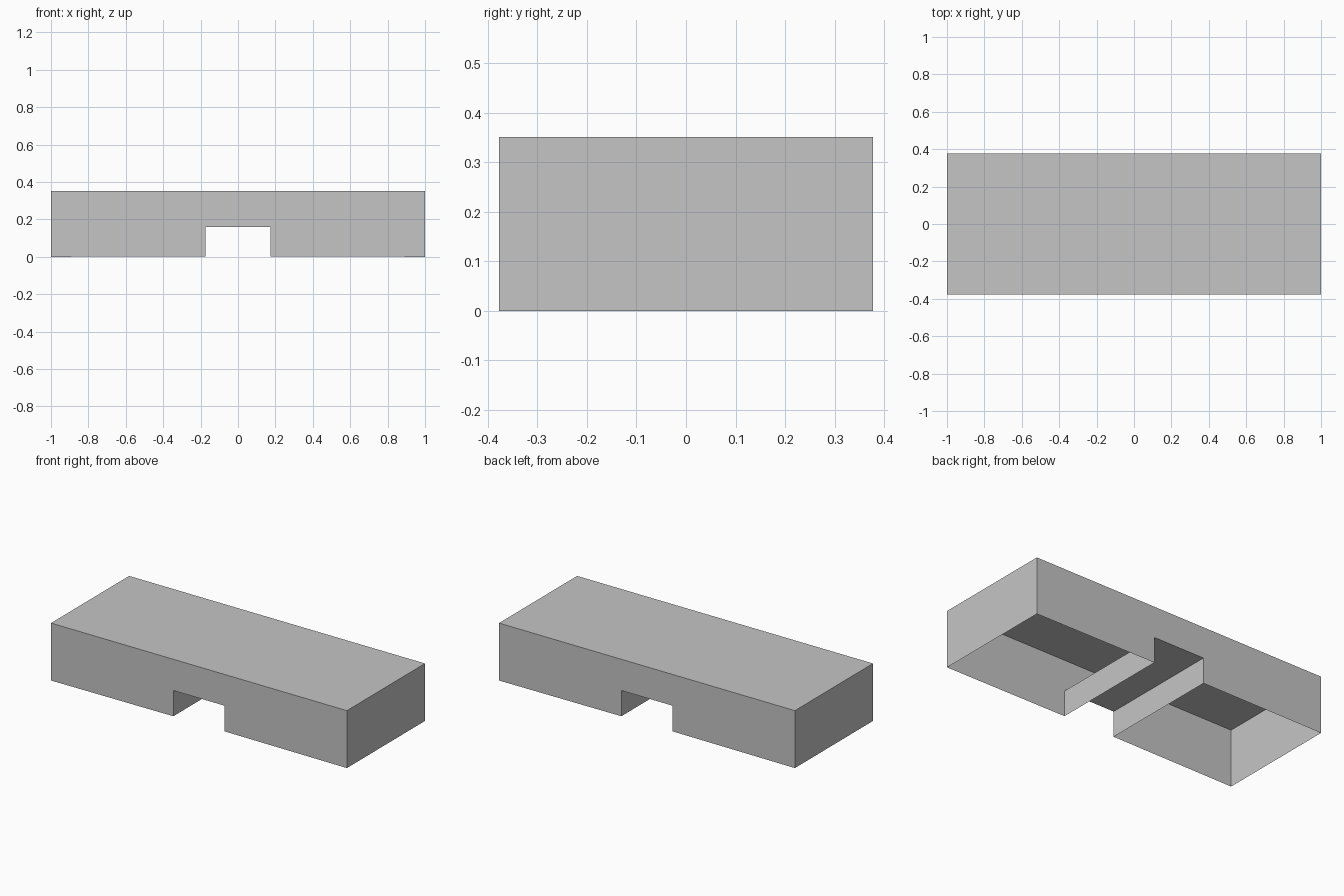
import bpy
import bmesh

if "Cube" in bpy.data.objects:
    bpy.data.objects.remove(bpy.data.objects["Cube"], do_unlink=True)

HALF_LENGTH, HALF_DEPTH, HEIGHT = 1.0, 0.377, 0.351
NOTCH_HALF, NOTCH_TOP, NOTCH_FOOT = 0.173, 0.16, 0.003

# One flat colour
grey = bpy.data.materials.new("light grey")
grey.use_nodes = True
colour = (0.56, 0.56, 0.56, 1)
grey.diffuse_color = colour
grey.node_tree.nodes["Principled BSDF"].inputs["Base Color"].default_value = colour

# Cross-section: left half, then mirrored to the right
half = [(NOTCH_HALF, NOTCH_TOP), (NOTCH_HALF, NOTCH_FOOT),
        (HALF_LENGTH, 0), (HALF_LENGTH, HEIGHT)]
profile = half + [(-x, z) for x, z in reversed(half)]

# Thin hollow shell: front and back walls joined by strips, underside open
bm = bmesh.new()
front = [bm.verts.new((x, -HALF_DEPTH, z)) for x, z in profile]
back = [bm.verts.new((x, HALF_DEPTH, z)) for x, z in profile]
bm.faces.new(front)
bm.faces.new(list(reversed(back)))
for i, (x, z) in enumerate(profile):
    j = (i + 1) % len(profile)
    is_underside = min(z, profile[j][1]) == 0 and max(z, profile[j][1]) == NOTCH_FOOT
    if not is_underside:
        bm.faces.new((front[j], front[i], back[i], back[j]))
bmesh.ops.recalc_face_normals(bm, faces=bm.faces)
if max(bm.faces, key=lambda f: f.calc_center_median().z).normal.z < 0:
    bmesh.ops.reverse_faces(bm, faces=bm.faces)

mesh = bpy.data.meshes.new("notched_shell")
bm.to_mesh(mesh)
bm.free()
mesh.materials.append(grey)
bpy.context.collection.objects.link(bpy.data.objects.new("notched_shell", mesh))
